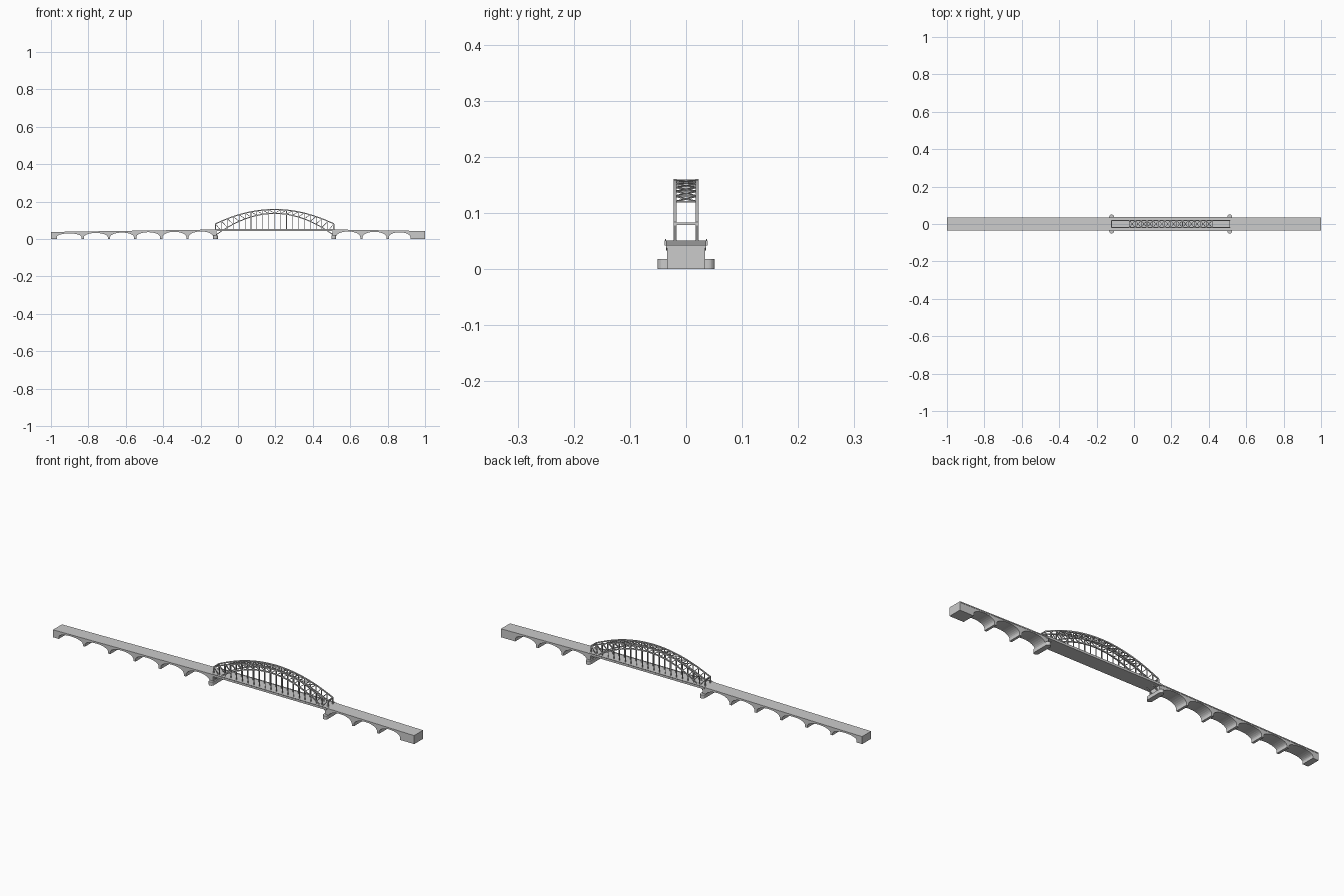
import bpy, bmesh, math
from mathutils import Vector, Matrix

if "Cube" in bpy.data.objects:
    bpy.data.objects.remove(bpy.data.objects["Cube"])

X0, X1 = -0.12, 0.512          # ends of the main span
XC, HALF = (X0 + X1) / 2, (X1 - X0) / 2
N = 20                         # truss panels
TY = 0.0195                    # truss plane offset


def finish(bm, name):
    bmesh.ops.recalc_face_normals(bm, faces=bm.faces)
    me = bpy.data.meshes.new(name)
    bm.to_mesh(me)
    bm.free()
    ob = bpy.data.objects.new(name, me)
    bpy.context.collection.objects.link(ob)
    return ob


def beam(bm, a, b, w, h):
    a, b = Vector(a), Vector(b)
    d = (b - a).normalized()
    ref = Vector((0, 1, 0)) if abs(d.y) < 0.9 else Vector((1, 0, 0))
    side = (ref - d * ref.dot(d)).normalized()
    up = d.cross(side)
    rot = Matrix((d, side, up)).transposed().to_4x4()
    m = Matrix.Translation((a + b) / 2) @ rot @ Matrix.Diagonal(((b - a).length, w, h, 1))
    bmesh.ops.create_cube(bm, size=1, matrix=m)


def extrude_xz(name, pts, half):
    bm = bmesh.new()
    f = bm.faces.new([bm.verts.new((x, -half, z)) for x, z in pts])
    r = bmesh.ops.extrude_face_region(bm, geom=[f])
    bmesh.ops.translate(bm, vec=(0, 2 * half, 0),
                        verts=[v for v in r["geom"] if isinstance(v, bmesh.types.BMVert)])
    return finish(bm, name)


def extrude_xy(name, pts, z0, z1):
    bm = bmesh.new()
    f = bm.faces.new([bm.verts.new((x, y, z0)) for x, y in pts])
    r = bmesh.ops.extrude_face_region(bm, geom=[f])
    bmesh.ops.translate(bm, vec=(0, 0, z1 - z0),
                        verts=[v for v in r["geom"] if isinstance(v, bmesh.types.BMVert)])
    return finish(bm, name)


def top_z(x):
    return 0.158 - 0.077 * ((x - XC) / HALF) ** 2


def low_z(x):
    return 0.137 - 0.117 * ((x - XC) / HALF) ** 2


# Approach viaducts: one solid profile each, with elliptical openings
def viaduct(name, xa, za, xb, zb, openings):
    pts = [(xa, za), (xa, 0)]
    for l, r in openings:
        c, a = (l + r) / 2, (r - l) / 2
        crown = za + (zb - za) * (c - xa) / (xb - xa) - 0.008
        spring = 0.010
        pts.append((l, 0))
        for i in range(17):
            t = math.pi * (1 - i / 16)
            pts.append((c + a * math.cos(t), spring + (crown - spring) * math.sin(t)))
        pts.append((r, 0))
    pts += [(xb, 0), (xb, zb)]
    return extrude_xz(name, pts, 0.034)


P = 0.006
left = [-0.969 + P, -0.83, -0.69, -0.55, -0.41, -0.27, -0.125]
lo = [(-0.969, left[1] - P)] + [(a + P, b - P) for a, b in zip(left[1:], left[2:])]
viaduct("left_viaduct", -1, 0.037, X0 + 0.006, 0.050, lo)
right = [0.517, 0.66, 0.80, 0.922 + P]
viaduct("right_viaduct", X1 - 0.006, 0.050, 1, 0.042,
        [(a + P, b - P) for a, b in zip(right, right[1:])])

# Thin road slabs over the approaches and the main deck
for name, xa, za, xb, zb, half in (
        ("left_road_slab", -1, 0.037, X0, 0.050, 0.0355),
        ("right_road_slab", X1, 0.050, 1, 0.042, 0.0355),
        ("main_deck", X0 - 0.006, 0.050, X1 + 0.006, 0.050, 0.038)):
    t = 0.008 if name == "main_deck" else 0.004
    extrude_xz(name, [(xa, za - t), (xb, zb - t), (xb, zb + 0.001), (xa, za + 0.001)], half)

# Main span kerbs
bm = bmesh.new()
for s in (-1, 1):
    beam(bm, (X0, s * 0.0365, 0.0515), (X1, s * 0.0365, 0.0515), 0.002, 0.004)
finish(bm, "deck_kerbs")

# Round-nosed main piers
for name, px in (("left_main_pier", X0), ("right_main_pier", X1)):
    r, yc = 0.0125, 0.0385
    pts = []
    for s in (1, -1):
        for i in range(13):
            t = math.pi * i / 12
            pts.append((px + s * r * math.cos(t), s * (yc + r * math.sin(t))))
    extrude_xy(name, pts, 0, 0.018)

# Arch trusses: chords, posts, diagonals and deck hangers on each side
xs = [X0 + (X1 - X0) * i / N for i in range(N + 1)]
chords, web, hangers = bmesh.new(), bmesh.new(), bmesh.new()
for s in (-1, 1):
    y = s * TY
    for fn, h in ((top_z, 0.006), (low_z, 0.0055)):
        rings = []
        for x in xs:
            e = 0.002 if x in (xs[0], xs[-1]) else 0
            xx = x + math.copysign(e, x - XC)
            rings.append([chords.verts.new((xx, y + a * 0.0025, fn(x) + b * h / 2))
                          for a, b in ((-1, -1), (1, -1), (1, 1), (-1, 1))])
        for p, q in zip(rings, rings[1:]):
            for k in range(4):
                chords.faces.new((p[k], p[(k + 1) % 4], q[(k + 1) % 4], q[k]))
        chords.faces.new(rings[0])
        chords.faces.new(rings[-1])
    for i, x in enumerate(xs):
        w = 0.006 if i in (0, N) else 0.003
        beam(web, (x, y, low_z(x)), (x, y, top_z(x)), 0.004, w)
        if low_z(x) > 0.055:
            beam(hangers, (x, y, 0.048), (x, y, low_z(x)), 0.003, 0.003)
    for i in range(N):
        a, b = (xs[i], xs[i + 1]) if i < N // 2 else (xs[i + 1], xs[i])
        beam(web, (a, y, top_z(a)), (b, y, low_z(b)), 0.003, 0.003)
finish(chords, "arch_chords")
finish(web, "truss_web")
finish(hangers, "deck_hangers")

# Cross bracing between the upper chords, plus the end portals
bm = bmesh.new()
for i in range(3, N - 2):
    x = xs[i]
    beam(bm, (x, -TY, top_z(x)), (x, TY, top_z(x)), 0.003, 0.003)
    if i < N - 3:
        b = xs[i + 1]
        for s in (-1, 1):
            beam(bm, (x, -s * TY, top_z(x)), (b, s * TY, top_z(b)), 0.0025, 0.0025)
for x in (X0, X1):
    beam(bm, (x, -TY, top_z(x)), (x, TY, top_z(x)), 0.005, 0.005)
finish(bm, "upper_bracing")
